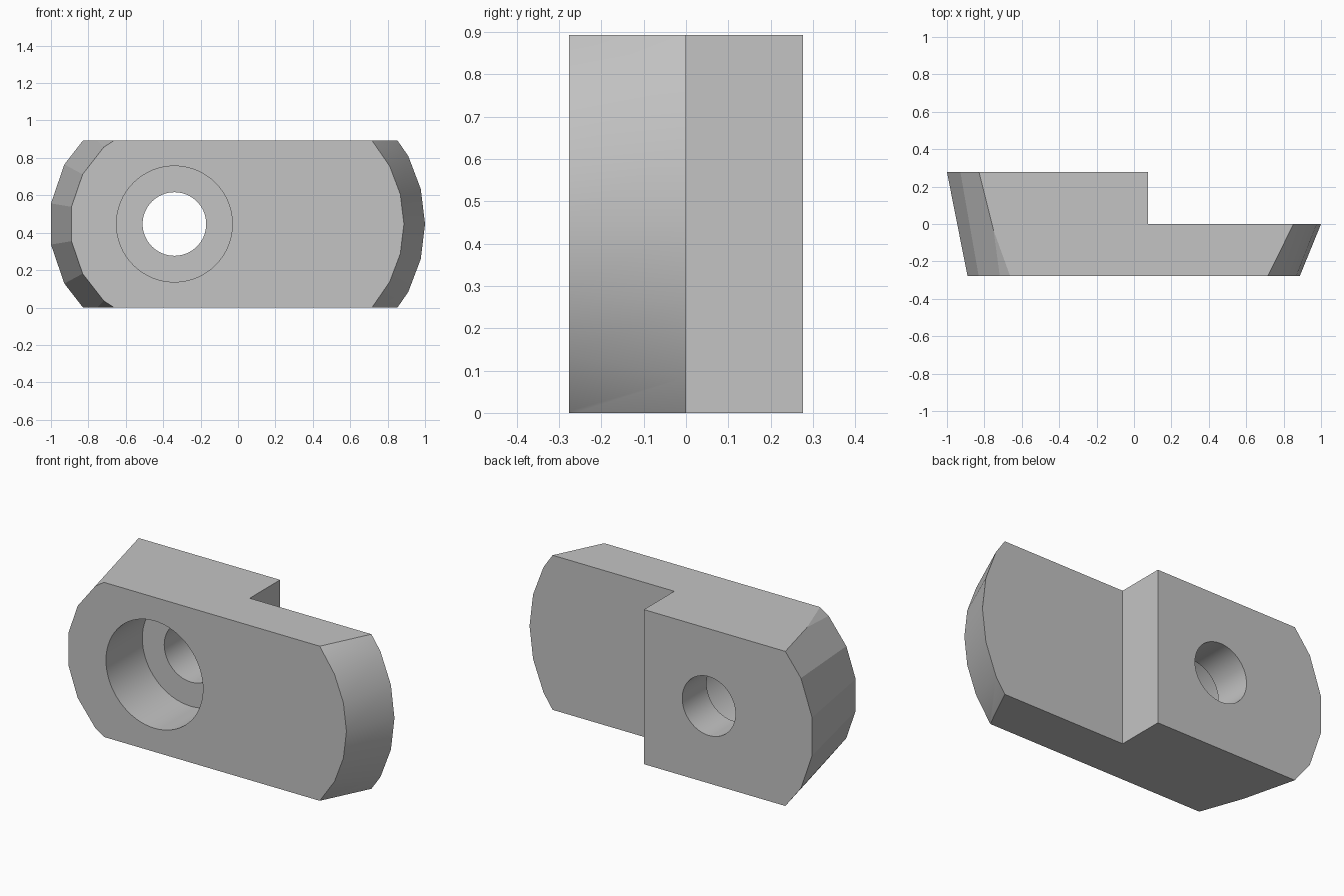
import bpy, bmesh, math
from mathutils import Matrix, Vector

if "Cube" in bpy.data.objects:
    bpy.data.objects.remove(bpy.data.objects["Cube"])

H = 0.893            # height
D = 0.277            # half depth
ZC = H / 2
HOLE_X = -0.34       # bore axis, also the axis of the left tapered end
RIGHT_X = 0.22       # axis of the right tapered end

grey = bpy.data.materials.new("plain grey")
grey.diffuse_color = (0.55, 0.55, 0.55, 1)
grey.use_nodes = True
grey.node_tree.nodes["Principled BSDF"].inputs["Base Color"].default_value = grey.diffuse_color


def make_object(name, bm):
    bmesh.ops.recalc_face_normals(bm, faces=bm.faces[:])
    mesh = bpy.data.meshes.new(name)
    bm.to_mesh(mesh)
    bm.free()
    mesh.materials.append(grey)
    obj = bpy.data.objects.new(name, mesh)
    bpy.context.collection.objects.link(obj)
    return obj


def outline(r_left, r_right):
    """Coarse arcs for both ends; they overshoot the top and bottom."""
    pts = []
    step = 2 * math.pi / 26
    for i in range(-4, 5):
        a = i * step
        pts.append((RIGHT_X + r_right * math.cos(a), ZC + r_right * math.sin(a)))
    step = 2 * math.pi / 19
    for i in range(-4, 4):
        a = math.pi + (i + 0.5) * step
        pts.append((HOLE_X + r_left * math.cos(a), ZC + r_left * math.sin(a)))
    return pts


# Tapered slab lofted from the smaller front outline to the larger back outline
bm = bmesh.new()
front = [bm.verts.new((x, -D, z)) for x, z in outline(0.558, 0.667)]
back = [bm.verts.new((x, D, z)) for x, z in outline(0.669, 0.893)]
bm.faces.new(front)
bm.faces.new(back[::-1])
n = len(front)
for i in range(n):
    j = (i + 1) % n
    bm.faces.new((front[i], back[i], back[j], front[j]))
bmesh.ops.recalc_face_normals(bm, faces=bm.faces[:])

# Flat top and bottom
for z, nz in ((0, -1), (H, 1)):
    cut = bmesh.ops.bisect_plane(
        bm, geom=bm.verts[:] + bm.edges[:] + bm.faces[:], dist=1e-5,
        plane_co=(0, 0, z), plane_no=(0, 0, nz), clear_outer=True)
    edges = [e for e in cut["geom_cut"] if isinstance(e, bmesh.types.BMEdge)]
    bmesh.ops.holes_fill(bm, edges=edges, sides=0)
body = make_object("clamp_body", bm)


def box_cutter(name, lo, hi):
    bm = bmesh.new()
    lo, hi = Vector(lo), Vector(hi)
    m = Matrix.Translation((lo + hi) / 2) @ Matrix.Diagonal((*(hi - lo), 1))
    bmesh.ops.create_cube(bm, size=1, matrix=m)
    return make_object(name, bm)


def round_cutter(name, radius, y0, y1):
    bm = bmesh.new()
    m = Matrix.Translation((HOLE_X, (y0 + y1) / 2, ZC)) @ Matrix.Rotation(math.pi / 2, 4, 'X')
    bmesh.ops.create_cone(bm, cap_ends=True, segments=64, radius1=radius,
                          radius2=radius, depth=y1 - y0, matrix=m)
    return make_object(name, bm)


# Step at the back right, counterbore from the front, through hole
cutters = [
    box_cutter("step_cutter", (0.075, 0, -0.5), (1.6, 0.6, 1.5)),
    round_cutter("counterbore_cutter", 0.31, -0.5, 0.055),
    round_cutter("bolt_hole_cutter", 0.17, -0.6, 0.6),
]
bpy.context.view_layer.objects.active = body
body.select_set(True)
for c in cutters:
    c.hide_render = True
    mod = body.modifiers.new(c.name, 'BOOLEAN')
    mod.operation = 'DIFFERENCE'
    mod.solver = 'EXACT'
    mod.object = c
    bpy.ops.object.modifier_apply(modifier=mod.name)
for c in cutters:
    bpy.data.objects.remove(c, do_unlink=True)

# Right end and holes smooth, left end stays faceted
bpy.ops.object.shade_smooth_by_angle(angle=math.radians(16))
